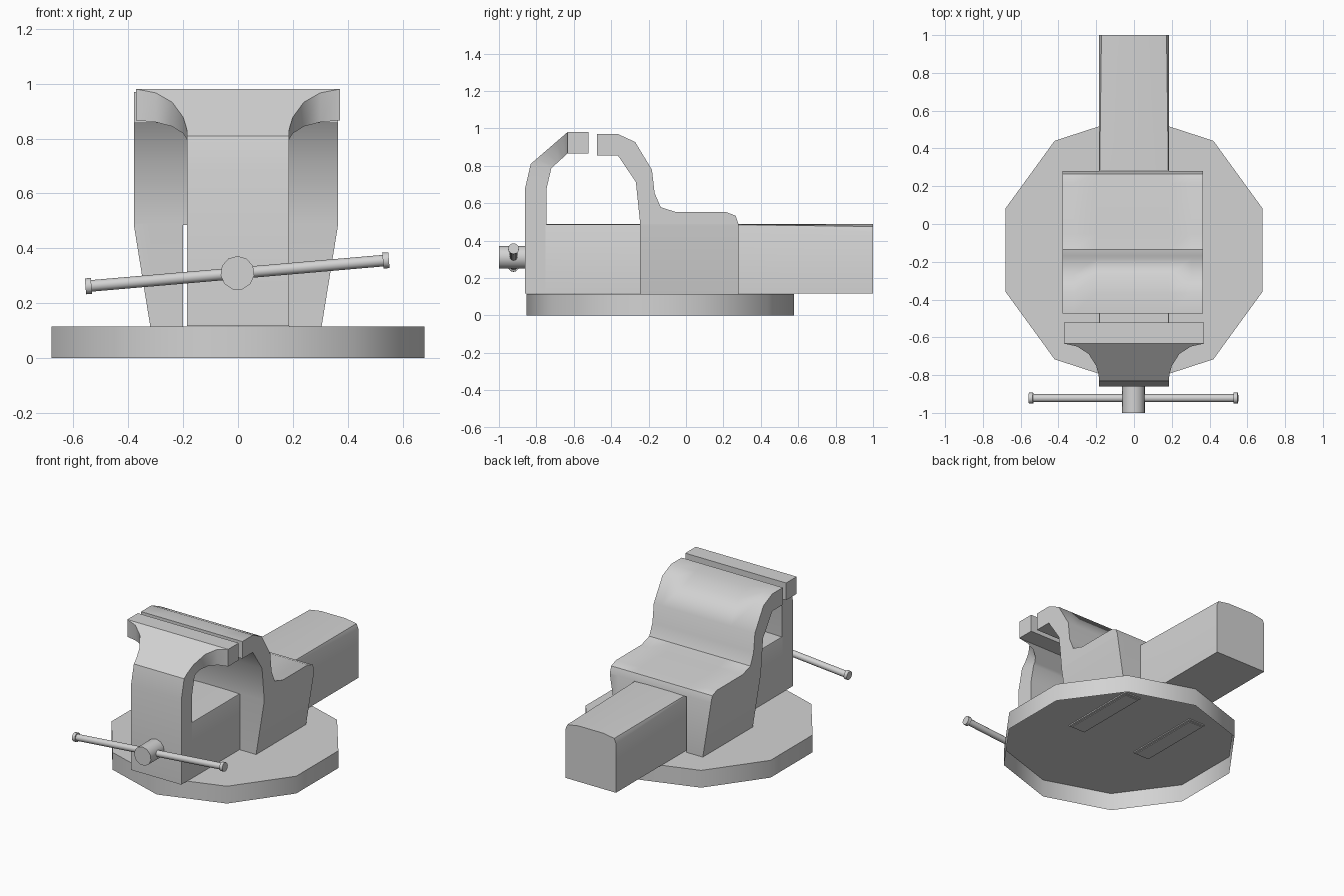
import bpy, bmesh, math
from mathutils import Matrix, Vector

if "Cube" in bpy.data.objects:
    bpy.data.objects.remove(bpy.data.objects["Cube"])

GREY = (0.65, 0.65, 0.65, 1.0)
steel = bpy.data.materials.new("grey_steel")
steel.use_nodes = True
steel.diffuse_color = GREY
steel.node_tree.nodes["Principled BSDF"].inputs["Base Color"].default_value = GREY


def finish(name, bm, angle):
    """Turn a bmesh into a shaded, coloured object."""
    bmesh.ops.recalc_face_normals(bm, faces=bm.faces)
    mesh = bpy.data.meshes.new(name)
    bm.to_mesh(mesh)
    bm.free()
    mesh.materials.append(steel)
    for poly in mesh.polygons:
        poly.use_smooth = True
    mesh.set_sharp_from_angle(angle=math.radians(angle))
    obj = bpy.data.objects.new(name, mesh)
    bpy.context.scene.collection.objects.link(obj)


def loft(name, rings, angle=35, open_start=False):
    """Skin a solid through rings of equal point count."""
    bm = bmesh.new()
    loops = [[bm.verts.new(p) for p in ring] for ring in rings]
    n = len(loops[0])
    for a, b in zip(loops, loops[1:]):
        for i in range(n):
            j = (i + 1) % n
            bm.faces.new((a[i], a[j], b[j], b[i]))
    if not open_start:
        bm.faces.new(loops[0])
    bm.faces.new(loops[-1])
    finish(name, bm, angle)


def rod(name, centre, direction, radius, length, sides):
    bm = bmesh.new()
    turn = Vector(direction).to_track_quat("Z", "Y").to_matrix().to_4x4()
    bmesh.ops.create_cone(bm, cap_ends=True, segments=sides, radius1=radius,
                          radius2=radius, depth=length,
                          matrix=Matrix.Translation(centre) @ turn)
    finish(name, bm, 40)


def rect(x0, x1, y0, y1, z):
    return [(x0, y0, z), (x1, y0, z), (x1, y1, z), (x0, y1, z)]


BASE_TOP, FOOT, CROTCH = 0.115, 0.108, 0.485
BACK, FRONT = 0.28, -0.245      # ends of the fixed body
MID = -0.0075                   # body sits slightly off centre

# Ten-sided base: a shell open underneath
def decagon(z):
    spots = [math.radians(90 + 36 * k) for k in range(10)]
    return [(0.715 * math.cos(a), -0.138 + 0.715 * math.sin(a), z) for a in spots]

loft("base_shell", [decagon(0), decagon(BASE_TOP)], 40, open_start=True)

# Fixed jaw: bent profile swept across the width, straddling the slide
profile = [(-0.475, 0.97), (-0.365, 0.97), (-0.272, 0.927), (-0.182, 0.778),
           (-0.168, 0.655), (-0.135, 0.578), (-0.052, 0.552), (0.215, 0.552),
           (0.265, 0.533), (BACK, 0.49)]
underside = [(FRONT, 0.49), (-0.268, 0.713), (-0.365, 0.856), (-0.475, 0.856)]

def body_section(x, bottom):
    outline = profile + [(BACK, bottom), (FRONT, bottom)] + underside
    return [(MID + x, y, z) for y, z in outline]

half_body = [(0.372, CROTCH), (0.311, FOOT), (0.193, FOOT), (0.193, CROTCH)]
loft("fixed_jaw", [body_section(-x, z) for x, z in half_body]
     + [body_section(x, z) for x, z in reversed(half_body)])

# Thin pads under the two legs
for side, label in ((1, "left"), (-1, "right")):
    loft(label + "_foot_pad", [
        rect(MID + side * 0.208, MID + side * 0.296, FRONT + 0.015, BACK - 0.015, z)
        for z in (FOOT - 0.004, FOOT + 0.004)])

# Slide bar: crowned top, its shoulders dropping towards the back
def bar_section(y, drop):
    crown = 0.488
    half = [(0.185, 0.117), (0.185, crown - drop),
            (0.185 - 0.3 * drop, crown - 0.3 * drop), (0.09, crown)]
    return ([(x, y, z) for x, z in half]
            + [(-x, y, z) for x, z in reversed(half)])

loft("slide_bar", [bar_section(-0.75, 0.006), bar_section(BACK, 0.012),
                   bar_section(1.0, 0.043)], 40)

# Moving jaw: jaw block flaring into a narrow arm and column
def arm_section(w, outer, inner):
    return [(w, *outer), (w, *inner), (-w, *inner), (-w, *outer)]

def mix(a, b, t):
    return tuple(p + (q - p) * t for p, q in zip(a, b))

tip_out, tip_in = (-0.633, 0.98), (-0.633, 0.866)
elbow_out, elbow_in = (-0.83, 0.81), (-0.72, 0.787)
sections = [arm_section(0.371, (-0.522, 0.98), (-0.522, 0.866))]
for t, w in ((0, 0.371), (0.08, 0.3), (0.28, 0.24), (0.6, 0.2),
             (0.85, 0.187), (1, 0.185)):
    sections.append(arm_section(w, mix(tip_out, elbow_out, t),
                                mix(tip_in, elbow_in, t)))
for z in (0.68, 0.117):
    sections.append(arm_section(0.185, (-0.86, z), (-0.745, z)))
loft("moving_jaw", sections)

# Screw head and tilted handle with end caps
hub = Vector((-0.003, -0.922, 0.309))
rod("screw_head", (-0.002, -0.925, 0.31), (0, 1, 0), 0.062, 0.15, 11)
along = Vector((1.1, 0, 0.095)).normalized()
rod("handle", hub, along, 0.021, 1.1, 12)
for side, label in ((1, "left"), (-1, "right")):
    rod(label + "_handle_cap", hub + along * side * 0.544, along, 0.029, 0.022, 12)
